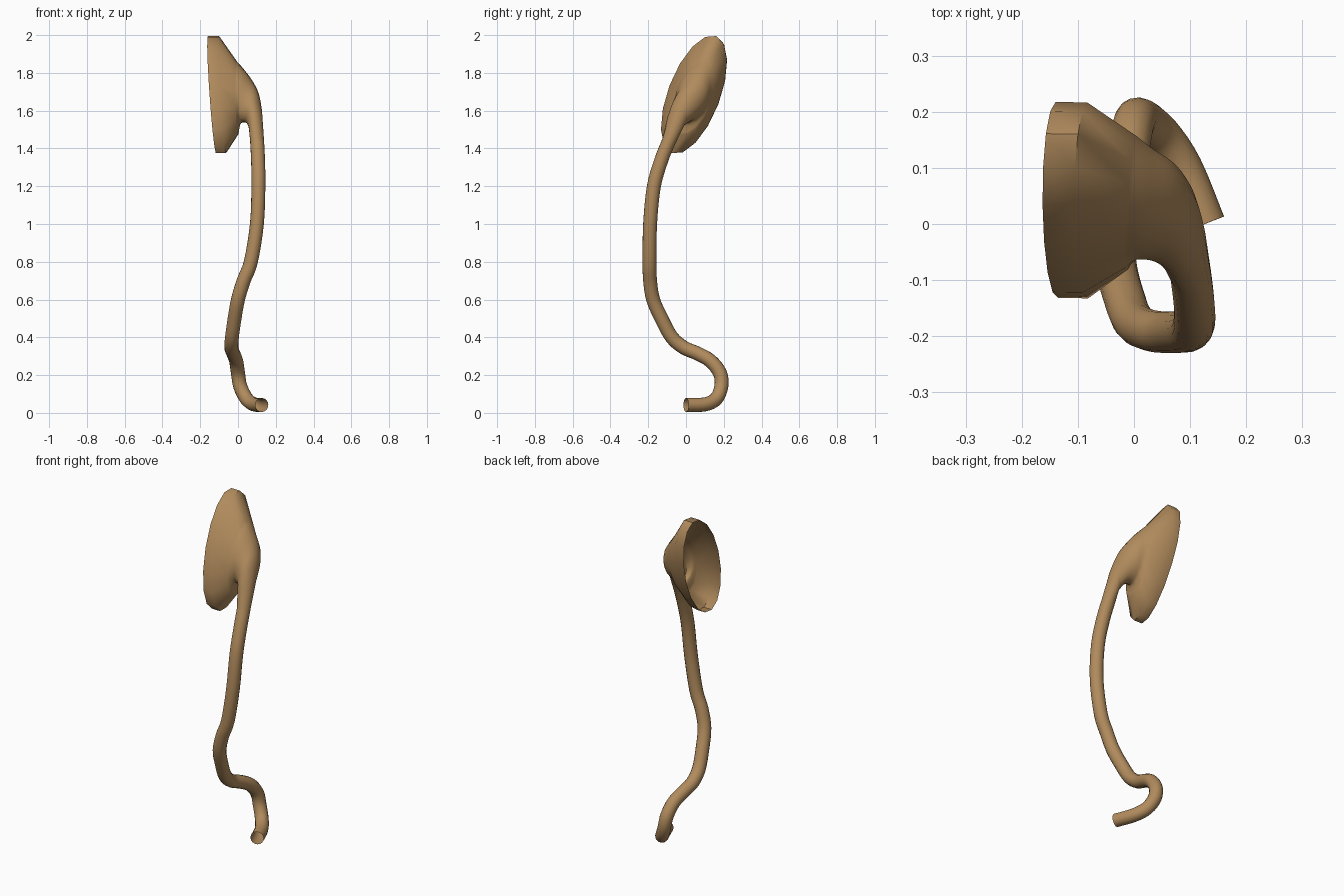
import bpy, bmesh, math
from mathutils import Vector

cube = bpy.data.objects.get("Cube")
if cube:
    bpy.data.objects.remove(cube, do_unlink=True)

SIDES = 16
STEPS = 4
LEAN = math.radians(21)
TUBE = 0.037

# Bell sections: top x z, bottom x z, middle y, y lean, minor half width
bell = [
    (-.157, 1.995, -.118, 1.375, .043, .118, .138),
    (-.1, 1.995, -.065, 1.375, .042, .118, .138),
    (-.005, 1.86, -.002, 1.475, .038, .075, .1),
    (.03, 1.82, .008, 1.53, .035, .055, .09),
    (.075, 1.76, .03, 1.54, .02, .045, .08),
    (.11, 1.69, .048, 1.532, -.01, .03, .068),
    (.127, 1.6, .058, 1.505, -.05, .02, .05),
]
# Tube: centre line down to the open end
tube = [
    (.101, -.09, 1.44), (.106, -.13, 1.34), (.108, -.17, 1.2), (.1, -.19, 1),
    (.068, -.193, .8), (.03, -.19, .7), (0, -.174, .6), (-.018, -.13, .5),
    (-.032, -.075, .4), (-.035, -.01, .345), (-.025, .06, .315),
    (-.01, .13, .275), (0, .18, .21), (.012, .187, .14), (.045, .16, .075),
    (.085, .1, .045), (.126, 0, .042),
]


def smooth(keys, first=0):
    """Spline through the keys; segments before `first` stay straight."""
    keys = [Vector(k) for k in keys]
    out = keys[:first]
    for i in range(first, len(keys) - 1):
        a, b, c = keys[max(i - 1, first)], keys[i], keys[i + 1]
        d = keys[min(i + 2, len(keys) - 1)]
        for s in range(STEPS):
            t = s / STEPS
            out.append((b * 2 + (c - a) * t + (a * 2 - b * 5 + c * 4 - d) * t * t
                        + (b * 3 - a - c * 3 + d) * t ** 3) / 2)
    return out + keys[-1:]


bm = bmesh.new()
loops = []


def add_ring(centre, across, along):
    angles = [math.tau * k / SIDES for k in range(SIDES)]
    loops.append([bm.verts.new(centre + across * math.cos(a) + along * math.sin(a))
                  for a in angles])


# Bell: flat rim band, then a flare that turns down into the tube
across = Vector((.12, math.cos(LEAN), -math.sin(LEAN)))
for tx, tz, bx, bz, y, lean, minor in smooth(bell, 2):
    centre = Vector(((tx + bx) / 2, y, (tz + bz) / 2))
    along = Vector(((tx - bx) / 2, lean, (tz - bz) / 2))
    add_ring(centre, across * minor, along)

# Tube: round sections carried along the centre line
path = smooth(tube)
for i, centre in enumerate(path):
    normal = (path[min(i + 1, len(path) - 1)] - path[max(i - 1, 0)]).normalized()
    across = (across - normal * across.dot(normal)).normalized()
    add_ring(centre, across * TUBE, normal.cross(across) * TUBE)

for low, high in zip(loops, loops[1:]):
    for k in range(SIDES):
        j = (k + 1) % SIDES
        bm.faces.new((low[k], low[j], high[j], high[k]))
bmesh.ops.recalc_face_normals(bm, faces=bm.faces)
mesh = bpy.data.meshes.new("bell_and_tube")
bm.to_mesh(mesh)
bm.free()
horn = bpy.data.objects.new("bell_and_tube", mesh)
bpy.context.collection.objects.link(horn)

# Single tan colour
tan = bpy.data.materials.new("tan")
tan.use_nodes = True
colour = (.44, .26, .11, 1)
tan.diffuse_color = colour
tan.node_tree.nodes["Principled BSDF"].inputs["Base Color"].default_value = colour
mesh.materials.append(tan)

bpy.ops.object.select_all(action='DESELECT')
horn.select_set(True)
bpy.context.view_layer.objects.active = horn
bpy.ops.object.shade_smooth_by_angle(angle=math.radians(50))
